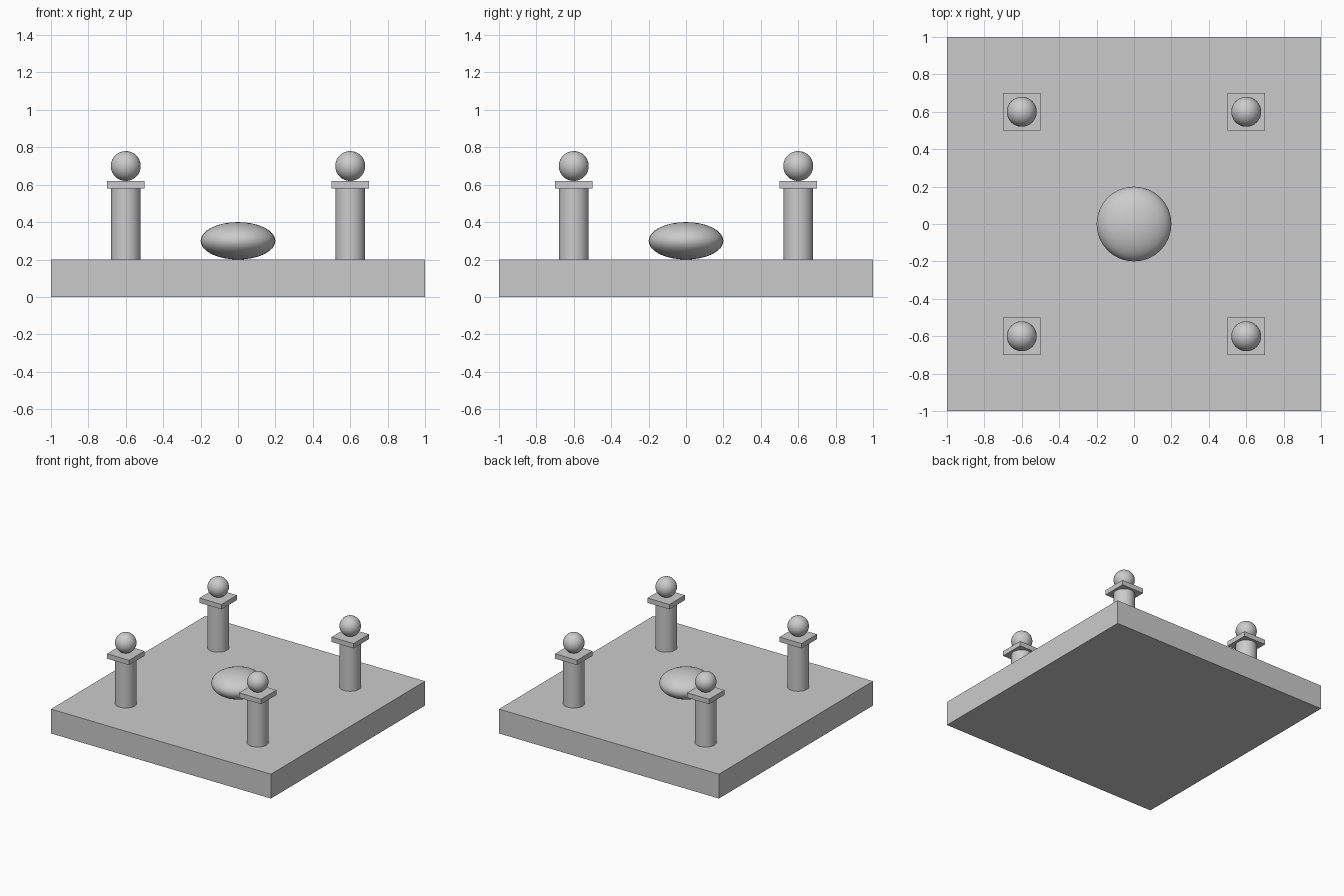
import bpy
import math

cube = bpy.data.objects.get("Cube")
if cube:
    bpy.data.objects.remove(cube, do_unlink=True)

# Single stone colour
STONE = (0.6, 0.6, 0.6, 1.0)
stone = bpy.data.materials.new("grey_stone")
stone.use_nodes = True
stone.diffuse_color = STONE
stone.node_tree.nodes["Principled BSDF"].inputs["Base Color"].default_value = STONE


def finish(name, smooth=False):
    """Name the active part, colour it and optionally smooth it."""
    part = bpy.context.object
    part.name = name
    part.data.materials.append(stone)
    bpy.ops.object.transform_apply(location=False, rotation=False, scale=True)
    if smooth:
        bpy.ops.object.shade_smooth_by_angle(angle=math.radians(40))
    return part


def box(name, centre, size):
    bpy.ops.mesh.primitive_cube_add(size=1, location=centre)
    bpy.context.object.scale = size
    return finish(name)


def ball(name, centre, radius, squash=1.0):
    bpy.ops.mesh.primitive_uv_sphere_add(segments=32, ring_count=16, radius=radius, location=centre)
    bpy.context.object.scale.z = squash
    return finish(name, smooth=True)


def column(name, centre, radius, height):
    bpy.ops.mesh.primitive_cylinder_add(vertices=32, radius=radius, depth=height, location=centre)
    return finish(name, smooth=True)


# Square slab and the flattened centrepiece resting on it
box("base_slab", (0, 0, 0.1), (2, 2, 0.2))
ball("centre_dome", (0, 0, 0.3), 0.2, squash=0.5)

# Four corner pillars, each with a square cap and a ball on top
for depth_name, y in (("front", -0.6), ("back", 0.6)):
    for side_name, x in (("right", -0.6), ("left", 0.6)):
        corner = f"{depth_name}_{side_name}"
        column(f"{corner}_pillar", (x, y, 0.4), 0.08, 0.4)
        box(f"{corner}_cap", (x, y, 0.6), (0.2, 0.2, 0.04))
        ball(f"{corner}_ball", (x, y, 0.7), 0.08)
